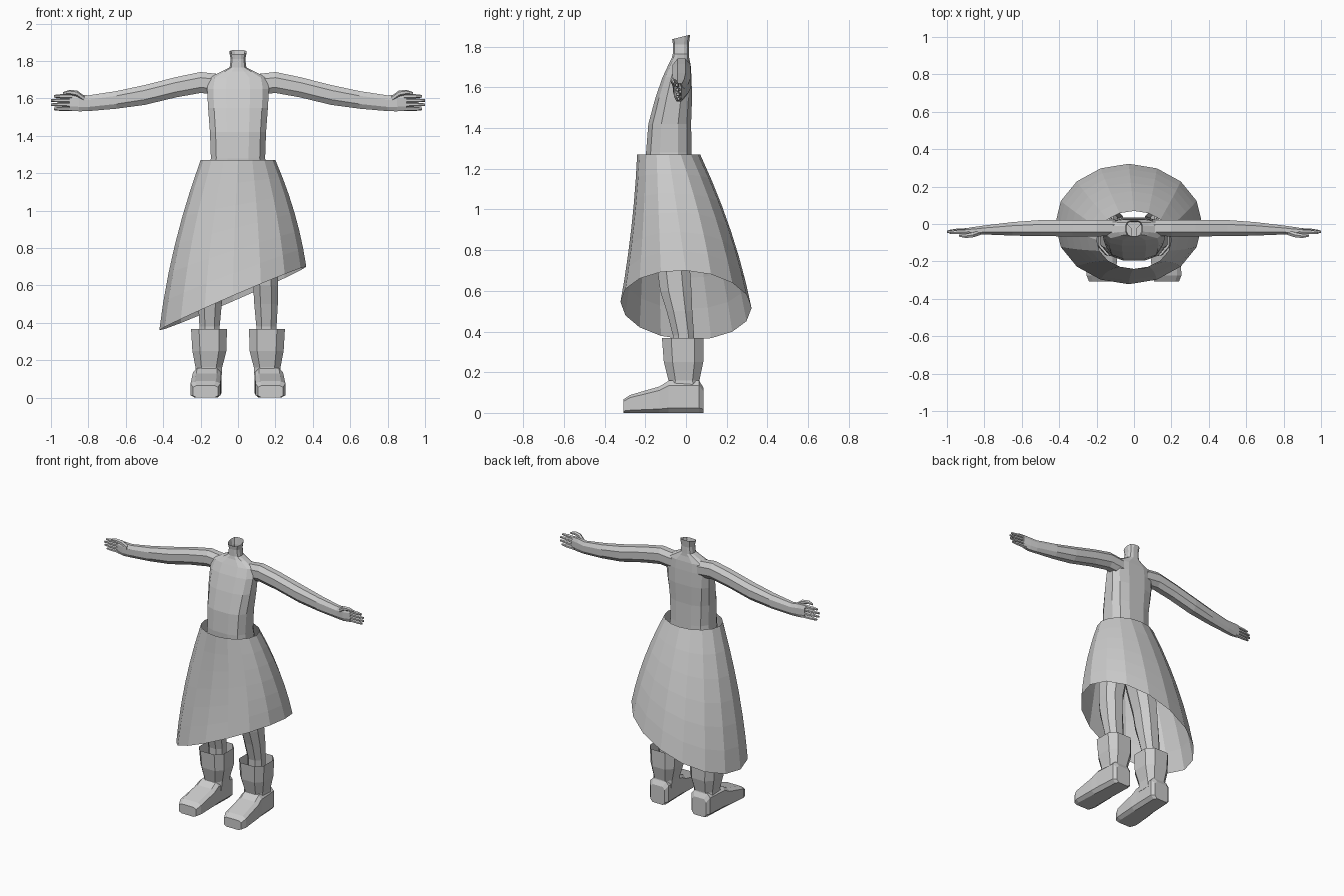
import bpy, bmesh
from math import sin, cos, pi, copysign

if "Cube" in bpy.data.objects:
    bpy.data.objects.remove(bpy.data.objects["Cube"])


def section(n, power):
    """Unit cross-section (rounded rectangle for power > 2), flat sides on the axes."""
    pts = []
    for i in range(n):
        a = 2 * pi * (i + 0.5) / n
        pts.append(tuple(copysign(abs(v) ** (2 / power), v) for v in (cos(a), sin(a))))
    m = max(abs(p[0]) for p in pts)
    return [(u / m, v / m) for u, v in pts]


def skin(name, rings, cap_start=False, cap_end=False, normals=True):
    bm = bmesh.new()
    vs = [[bm.verts.new(p) for p in r] for r in rings]
    n = len(vs[0])
    for a, b in zip(vs, vs[1:]):
        for i in range(n):
            j = (i + 1) % n
            bm.faces.new((a[i], a[j], b[j], b[i]))
    if cap_start:
        bm.faces.new(vs[0][::-1])
    if cap_end:
        bm.faces.new(vs[-1])
    bmesh.ops.recalc_face_normals(bm, faces=bm.faces)
    me = bpy.data.meshes.new(name)
    bm.to_mesh(me)
    bm.free()
    ob = bpy.data.objects.new(name, me)
    bpy.context.collection.objects.link(ob)
    return ob


def loft(name, axis, rows, n=8, power=2.3, caps=(False, False), side=1, tilt=0):
    """Rows are (centre x, y, z, radius 1, radius 2) across the given axis."""
    rings = []
    for x, y, z, r, s in rows:
        ring = []
        for u, v in section(n, power):
            p = {'x': (x, y + u * r, z + v * s),
                 'y': (x + u * r, y, z + v * s),
                 'z': (x + u * r, y + v * s, z)}[axis]
            ring.append((p[0] * side, p[1], p[2]))
        rings.append(ring)
    if tilt:
        yc = rows[-1][1]
        rings[-1] = [(x, y, z + (y - yc) * tilt) for x, y, z in rings[-1]]
    return skin(name, rings, *caps)


# Torso with neck, continuing into the hips under the skirt
torso = [(0.93, -.07, .12, .08), (1.0, -.07, .18, .105), (1.14, -.08, .165, .11),
         (1.28, -.084, .145, .112), (1.42, -.08, .15, .105), (1.55, -.06, .16, .09),
         (1.65, -.044, .165, .071), (1.71, -.032, .155, .055), (1.745, -.027, .085, .043),
         (1.765, -.025, .045, .04), (1.81, -.025, .039, .039), (1.848, -.024, .046, .044)]
loft("torso", 'z', [(0, y, z, r, s) for z, y, r, s in torso], 12, 2.8, (True, False), tilt=.25)

# Skirt with a slanted hem
SIDES, ROWS = 16, 6
rings = []
for k in range(ROWS + 1):
    f = k / ROWS
    ring = []
    for i in range(SIDES):
        a = 2 * pi * i / SIDES
        c, s = cos(a), sin(a)
        gx = f + .5 * f * (1 - f)
        gy = f + (.4 if s > 0 else -.6 * s * s) * f * (1 - f)
        x0, y0 = .2 * c, -.085 + .155 * s
        x1, y1 = -.028 + .393 * c, .322 * s
        z1 = .53 + .17 * c - .015 * s
        ring.append((x0 + (x1 - x0) * gx, y0 + (y1 - y0) * gy, 1.27 + (z1 - 1.27) * f))
    rings.append(ring)
skin("skirt", rings)

for side, tag in ((1, "left"), (-1, "right")):
    # Arm and palm
    loft(tag + "_arm", 'x', [
        (.10, -.022, 1.675, .042, .055), (.20, -.022, 1.685, .044, .056),
        (.33, -.022, 1.660, .044, .054), (.50, -.022, 1.618, .043, .053),
        (.65, -.026, 1.592, .036, .047), (.80, -.032, 1.574, .024, .042),
        (.85, -.037, 1.576, .022, .045), (.90, -.036, 1.578, .013, .043)],
        8, 2.3, (True, True), side)
    # Fingers and thumb
    for i in range(4):
        z = 1.544 + i * .0225
        y = -.032 - i * .003
        tip = (.985, 1.0, 1.0, .985)[i]
        loft(f"{tag}_finger_{i + 1}", 'x', [
            (.88, y, z, .011, .0105), (.95, y - .003, z, .010, .0095),
            (tip, y - .005, z, .006, .006)], 6, 2, (True, True), side)
    loft(tag + "_thumb", 'x', [
        (.82, -.045, 1.596, .013, .014), (.86, -.058, 1.626, .013, .014),
        (.90, -.064, 1.633, .011, .011), (.935, -.062, 1.627, .006, .006)],
        6, 2, (True, True), side)
    # Leg
    loft(tag + "_leg", 'z', [
        (.15, -.01, .20, .05, .05), (.152, -.012, .38, .054, .052),
        (.150, -.032, .50, .063, .063), (.147, -.050, .60, .066, .077),
        (.143, -.060, .70, .070, .080), (.115, -.070, .88, .083, .095),
        (.100, -.072, 1.02, .088, .10)], 8, 2.3, (True, True), side)
    # Boot shaft
    loft(tag + "_boot_shaft", 'z', [
        (.160, -.010, .10, .072, .088), (.156, -.010, .16, .071, .076),
        (.153, -.012, .25, .091, .097), (.155, -.016, .368, .096, .102)],
        8, 3, (True, False), side)
    # Boot foot, flat on the ground
    foot = [(.085, .160, .055, .125), (.065, .160, .072, .158), (-.085, .166, .075, .158),
            (-.13, .168, .078, .130), (-.275, .174, .080, .088), (-.308, .174, .066, .066)]
    loft(tag + "_boot_foot", 'y', [(x, y, h / 2, w, h / 2) for y, x, w, h in foot],
         8, 5, (True, True), side)
